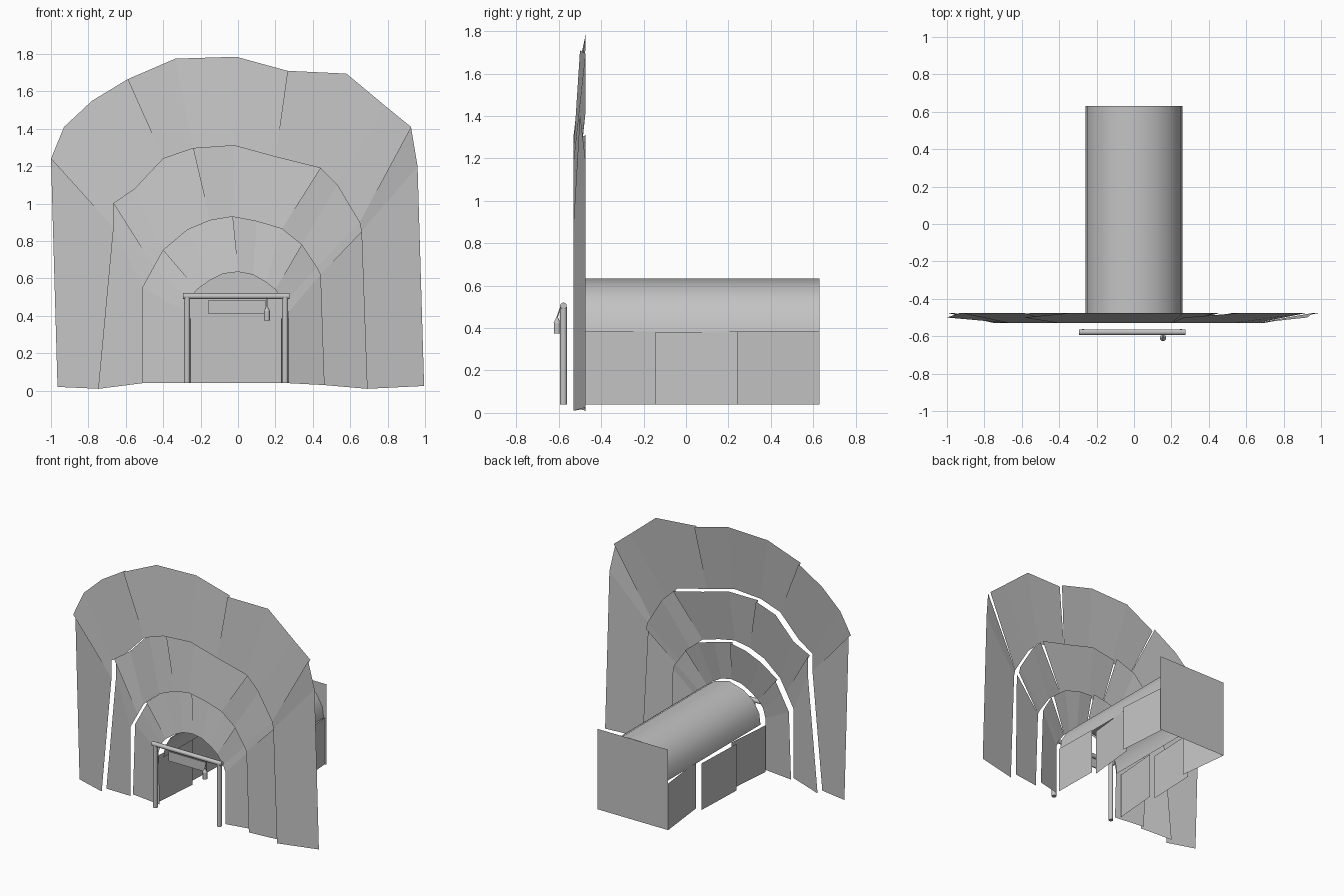
import bpy, math
from mathutils import Vector

if "Cube" in bpy.data.objects:
    bpy.data.objects.remove(bpy.data.objects["Cube"])

grey = bpy.data.materials.new("stone_grey")
grey.diffuse_color = (0.55, 0.55, 0.55, 1)
grey.use_nodes = True
grey.node_tree.nodes["Principled BSDF"].inputs["Base Color"].default_value = grey.diffuse_color


def make(name, verts, faces, smooth=False):
    me = bpy.data.meshes.new(name)
    me.from_pydata(verts, [], faces)
    me.materials.append(grey)
    ob = bpy.data.objects.new(name, me)
    bpy.context.collection.objects.link(ob)
    if smooth:
        bpy.ops.object.select_all(action='DESELECT')
        ob.select_set(True)
        bpy.context.view_layer.objects.active = ob
        bpy.ops.object.shade_smooth_by_angle(angle=math.radians(50))
    return ob


def tube(name, a, b, r1, r2=None, sides=10):
    """Capped cylinder or cone from a to b."""
    a, b = Vector(a), Vector(b)
    r2 = r1 if r2 is None else r2
    q = (b - a).to_track_quat('Z', 'Y')
    vs = []
    for c, r in ((a, r1), (b, r2)):
        for i in range(sides):
            t = 2 * math.pi * (i + .5) / sides
            vs.append(c + q @ Vector((r * math.cos(t), r * math.sin(t), 0)))
    fs = [(i, (i + 1) % sides, sides + (i + 1) % sides, sides + i) for i in range(sides)]
    fs += [tuple(reversed(range(sides))), tuple(range(sides, 2 * sides))]
    return make(name, vs, fs, True)


def box(name, c, s):
    vs = [(c[0] + i * s[0] / 2, c[1] + j * s[1] / 2, c[2] + k * s[2] / 2)
          for i in (-1, 1) for j in (-1, 1) for k in (-1, 1)]
    return make(name, vs, [(0, 1, 3, 2), (4, 6, 7, 5), (0, 4, 5, 1),
                           (2, 3, 7, 6), (0, 2, 6, 4), (1, 5, 7, 3)])


# Rock face: three rings of slabs between four arch outlines (x, z)
opening = [(-.27, .04), (-.28, .42), (-.26, .49), (-.22, .54), (-.15, .59), (-.08, .625),
           (0, .635), (.08, .62), (.15, .58), (.2, .54), (.25, .47), (.27, .42), (.27, .04)]
arch_1 = [(-.51, .04), (-.51, .55), (-.45, .66), (-.4, .75), (-.27, .86), (-.15, .91),
          (-.03, .93), (.1, .905), (.235, .865), (.34, .78), (.42, .66), (.44, .62), (.46, .03)]
arch_2 = [(-.745, .01), (-.665, .87), (-.665, 1.0), (-.55, 1.08), (-.4, 1.24), (-.24, 1.295),
          (-.02, 1.31), (.2, 1.25), (.44, 1.19), (.53, 1.1), (.65, .9), (.66, .85), (.69, .01)]
arch_3 = [(-.965, .02), (-1, 1.24), (-.93, 1.41), (-.78, 1.55), (-.59, 1.665), (-.335, 1.775),
          (-.01, 1.785), (.265, 1.71), (.58, 1.695), (.79, 1.52), (.925, 1.41), (.96, 1.2), (.995, .025)]

outlines = [opening, arch_1, arch_2, arch_3]
for k, (inner, outer) in enumerate(zip(outlines, outlines[1:])):
    vs, fs = [], []
    for i in range(12):
        y0 = -.53
        tilt = .025 if (i + k) % 3 == 0 else 0      # every third slab leans differently
        ya, yb = -.475 - tilt, -.475
        (ax, az), (bx, bz) = inner[i], inner[i + 1]
        (cx, cz), (dx, dz) = outer[i + 1], outer[i]
        n = len(vs)
        vs += [(ax, y0, az), (bx, y0, bz), (cx, yb, cz), (dx, ya, dz)]
        fs.append((n, n + 1, n + 2, n + 3))
    make("rock_face_ring_%d" % (k + 1), vs, fs)

# Tunnel: three bays with splayed side walls and a vaulted roof
vault = [(-.26, .38), (-.25, .46), (-.2, .545), (-.12, .6), (0, .635),
         (.12, .6), (.2, .545), (.25, .46), (.26, .38)]
bays = [(-.5, -.145, (-.30, -.27), (.27, .265)),
        (-.145, .24, (-.31, -.295), (.23, .27)),
        (.24, .63, (-.25, -.295), (.30, .27))]
for n, (y0, y1, left, right) in enumerate(bays):
    for side, (xa, xb) in (("left", left), ("right", right)):
        make("tunnel_%s_wall_%d" % (side, n + 1),
             [(xa, y0, .04), (xb, y1, .04), (xb, y1, .385), (xa, y0, .385)], [(0, 1, 2, 3)])
    vs = [(x, y, z) for y in (y0, y1) for x, z in vault]
    m = len(vault)
    make("tunnel_roof_%d" % (n + 1), vs,
         [(i, i + 1, m + i + 1, m + i) for i in range(m - 1)], True)
make("tunnel_back_wall", [(-.295, .63, .04), (.285, .63, .04), (.285, .63, .635), (-.295, .63, .635)],
     [(0, 1, 2, 3)])

# Timber frame
for side, x in (("left", -.272), ("right", .252)):
    tube(side + "_post", (x, -.578, .04), (x, -.578, .5), .017)
tube("top_beam", (-.295, -.578, .505), (.275, -.578, .505), .016)

# Hanging sign plate
box("sign_board", (-.005, -.578, .447), (.31, .008, .07))

# Lantern
lx, ly = .155, -.608
tube("lantern_body", (lx, ly, .375), (lx, ly, .425), .016, sides=8)
tube("lantern_cap", (lx, ly, .425), (lx, ly, .45), .018, .005, sides=8)
tube("lantern_hook", (lx, ly, .45), (lx, ly + .015, .495), .003, sides=6)
